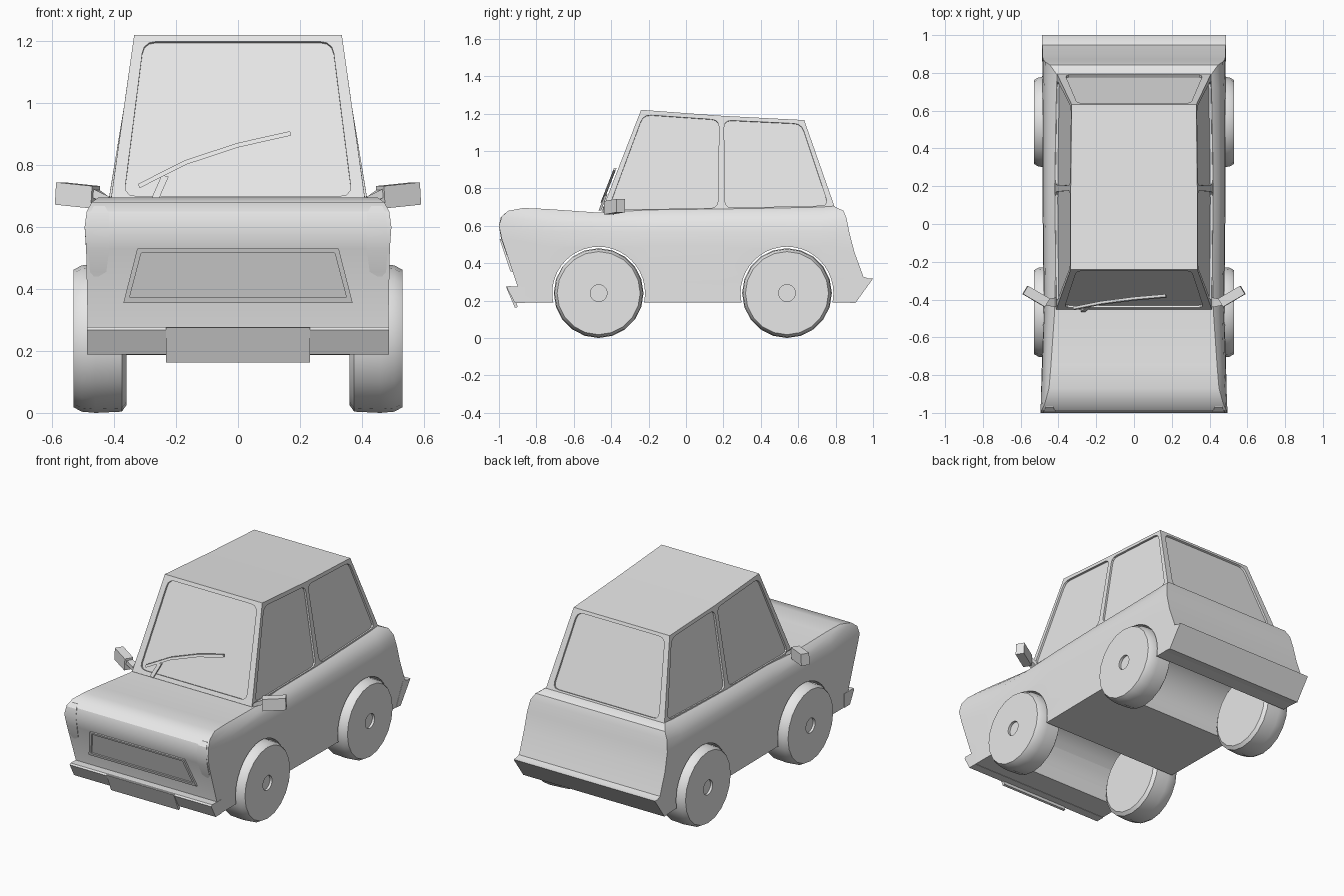
import bpy, bmesh, math
from mathutils import Vector

if "Cube" in bpy.data.objects:
    bpy.data.objects.remove(bpy.data.objects["Cube"])

paint = bpy.data.materials.new("light_grey")
paint.diffuse_color = (0.8, 0.8, 0.8, 1)
paint.use_nodes = True
paint.node_tree.nodes["Principled BSDF"].inputs["Base Color"].default_value = paint.diffuse_color


def finish(name, bm, angle=30):
    bmesh.ops.remove_doubles(bm, verts=bm.verts, dist=0.0002)
    bmesh.ops.recalc_face_normals(bm, faces=bm.faces)
    me = bpy.data.meshes.new(name)
    bm.to_mesh(me)
    bm.free()
    ob = bpy.data.objects.new(name, me)
    bpy.context.collection.objects.link(ob)
    me.materials.append(paint)
    smooth(ob, angle)
    return ob


def smooth(ob, angle=30):
    bpy.ops.object.select_all(action='DESELECT')
    ob.select_set(True)
    bpy.context.view_layer.objects.active = ob
    bpy.ops.object.shade_smooth_by_angle(angle=math.radians(angle))


def face(bm, pts):
    return bm.faces.new([bm.verts.new(p) for p in pts])


def bridge(bm, a, b):
    n = len(a)
    for i in range(n):
        face(bm, (a[i], a[(i + 1) % n], b[(i + 1) % n], b[i]))


def prism(name, yz, w):
    """Side profile extruded across the car."""
    bm = bmesh.new()
    a, b = ([Vector((s * w, y, z)) for y, z in yz] for s in (-1, 1))
    face(bm, a)
    face(bm, b)
    bridge(bm, a, b)
    return finish(name, bm)


def pane(bm, outer, inner, inward, r, depth=0.012):
    """Frame around a rounded, recessed panel."""
    loop = []
    for i in range(4):
        c = inner[i]
        p = c + (inner[i - 1] - c).normalized() * r
        q = c + (inner[(i + 1) % 4] - c).normalized() * r
        loop.append([p * (1 - t) ** 2 + c * 2 * t * (1 - t) + q * t * t for t in (0, .33, .67, 1)])
    for i in range(4):
        j = (i + 1) % 4
        for k in range(3):
            face(bm, (outer[i], loop[i][k], loop[i][k + 1]))
        face(bm, (outer[i], loop[i][3], loop[j][0], outer[j]))
    flat = [p for arc in loop for p in arc]
    sunk = [p + inward * depth for p in flat]
    bridge(bm, flat, sunk)
    face(bm, sunk)


def window(bm, quad, margins):
    """quad: bottom a, bottom b, top b, top a; margins as fractions l, r, bottom, top."""
    a, b, c, d = quad
    l, r, bo, to = margins
    at = lambda u, v: a.lerp(b, u).lerp(d.lerp(c, u), v)
    inner = [at(l, bo), at(1 - r, bo), at(1 - r, 1 - to), at(l, 1 - to)]
    n = (b - a).cross(d - a).normalized()
    if n.dot(sum(quad, Vector()) / 4 - Vector((0, 0.15, 0.9))) > 0:
        n = -n
    pane(bm, quad, inner, n, 0.04)


# body shell: sections of (y, z, half width) from sill to deck
nose = list(zip((-.905, -.90, -.985, -1, -.985, -.95, -.87),
                (.19, .275, .53, .60, .65, .68, .695),
                (.485, .485, .49, .495, .488, .472, .45)))
tail = list(zip((.90, .955, .90, .872, .858, .842, .79),
                (.19, .31, .46, .57, .64, .68, .705),
                (.485, .485, .485, .482, .47, .445, .408)))


def section(y, top, wide, edge):
    zs = (.19, .30, .49, .57, .62, top - .025, top)
    ws = (wide, wide, wide + .003, wide, wide - .01, (wide + edge) / 2, edge)
    return [(y, z, w) for z, w in zip(zs, ws)]


sections = [nose, section(-.75, .69, .485, .44), section(-.46, .67, .475, .42),
            section(-.2, .685, .478, .415), section(.19, .69, .482, .42),
            section(.5, .695, .482, .415), section(.72, .70, .483, .41), tail]
rings = [[Vector((w, y, z)) for y, z, w in s] + [Vector((-w, y, z)) for y, z, w in reversed(s)]
         for s in sections]
bm = bmesh.new()
for a, b in zip(rings, rings[1:]):
    bridge(bm, a, b)
for ring in (rings[0], rings[-1]):
    for k in range(6):
        face(bm, (ring[k], ring[k + 1], ring[12 - k], ring[13 - k]))
body = finish("body_shell", bm)

# full-width wheel tunnels
AXLES = (-.467, .54)
for y in AXLES:
    bpy.ops.mesh.primitive_cylinder_add(vertices=40, radius=.248, depth=1.4,
                                        location=(0, y, .24), rotation=(0, math.pi / 2, 0))
    cutter = bpy.context.object
    cutter.hide_render = True
    mod = body.modifiers.new("tunnel", 'BOOLEAN')
    mod.object, mod.operation, mod.solver = cutter, 'DIFFERENCE', 'EXACT'
    bpy.context.view_layer.objects.active = body
    bpy.ops.object.modifier_apply(modifier=mod.name)
    bpy.data.objects.remove(cutter)
smooth(body)

# cabin with recessed windows
V = Vector
mir = lambda p: V((-p.x, p.y, p.z))
f0, f1 = V((.412, -.452, .675)), V((.335, -.24, 1.22))
b0, b1 = V((.418, .19, .685)), V((.335, .19, 1.188))
r0, r1 = V((.408, .795, .70)), V((.33, .632, 1.165))
bm = bmesh.new()
window(bm, [mir(f0), f0, f1, mir(f1)], (.05, .05, .045, .04))
window(bm, [mir(r0), r0, r1, mir(r1)], (.05, .05, .03, .04))
for m in (lambda p: p, mir):
    window(bm, [m(f0), m(b0), m(b1), m(f1)], (.05, .03, .02, .045))
    window(bm, [m(b0), m(r0), m(r1), m(b1)], (.03, .05, .02, .045))
face(bm, (f1, b1, mir(b1), mir(f1)))
face(bm, (b1, r1, mir(r1), mir(b1)))
face(bm, (f0, b0, r0, mir(r0), mir(b0), mir(f0)))
finish("cabin", bm, 15)

# grille surround following the sloped nose
at = lambda x, z, out: V((x, -.90 - (z - .275) / 3 - out, z))
trap = lambda wb, wt, zb, zt, out: [at(-wb, zb, out), at(wb, zb, out), at(wt, zt, out), at(-wt, zt, out)]
bm = bmesh.new()
outer = trap(.37, .325, .355, .53, .012)
pane(bm, outer, trap(.35, .312, .372, .517, .012), V((0, 1, 0)), .005, .01)
bridge(bm, outer, trap(.37, .325, .355, .53, -.02))
finish("grille", bm)

# headlights: slim upright strips wrapping over the nose corners
rows = ((.44, .45, .465, -.951), (.455, .425, .478, -.956), (.53, .415, .482, -.983),
        (.60, .415, .482, -.998), (.645, .417, .477, -.984), (.668, .43, .465, -.962))
for s, side in ((-1, "left"), (1, "right")):
    bm = bmesh.new()
    front = [V((s * b, y - .006, z)) for z, a, b, y in rows] + \
            [V((s * a, y - .006, z)) for z, a, b, y in reversed(rows)]
    for v in front:
        v.y = max(v.y, -1)
    bridge(bm, front, [p + V((0, .03, 0)) for p in front])
    for k in range(5):
        face(bm, (front[k], front[k + 1], front[10 - k], front[11 - k]))
    finish("headlight_" + side, bm)

# bumpers and front plate
prism("front_bumper", ((-.86, .275), (-.95, .277), (-.958, .268), (-.915, .188), (-.86, .188)), .487)
prism("number_plate", ((-.93, .275), (-.963, .275), (-.915, .163), (-.90, .165)), .232)
prism("rear_bumper", ((.93, .335), (.975, .318), (1, .318), (.905, .186), (.86, .19)), .486)

# wheels: lathed rings (x, radius) with a sunken hub
outline = ((.36, .0), (.36, .215), (.375, .236), (.46, .24), (.505, .236), (.53, .222),
           (.53, .045), (.515, .045), (.515, 0))
N = 20
for s, side in ((-1, "left"), (1, "right")):
    for y, end in zip(AXLES, ("front", "rear")):
        bm = bmesh.new()
        loops = [[V((s * x, y + r * math.sin(k * math.tau / N), .24 - r * math.cos(k * math.tau / N)))
                  for k in range(N)] for x, r in outline]
        for a, b in zip(loops[1:-1], loops[2:-1]):
            bridge(bm, a, b)
        face(bm, loops[1])
        face(bm, loops[-2])
        finish(f"wheel_{end}_{side}", bm, 35)

# door mirrors: tilted housing on a tapered stalk
for s, side in ((-1, "left"), (1, "right")):
    bm = bmesh.new()
    c, along = V((.518, -.383, .702)), V((.058, .034, .006))
    across, up = V((-.013, .022, 0)), V((-.002, 0, .036))
    ends = [[c + along * e + across * i + up * j for i, j in ((-1, -1), (1, -1), (1, 1), (-1, 1))]
            for e in (-1, 1)]
    stalk = [[V((.40, -.44, .665)), V((.40, -.39, .665)), V((.42, -.39, .70)), V((.42, -.44, .70))],
             [c + along * -.9 + across * i * .7 + up * j for i, j in ((-1, 0), (1, 0), (1, .8), (-1, .8))]]
    for a, b in (ends, stalk):
        face(bm, a)
        face(bm, b)
        bridge(bm, a, b)
    for v in bm.verts:
        v.co.x *= s
    finish("mirror_" + side, bm)


# windscreen wiper: blade and arm lying just off the glass
def strip(name, xz, w, lift):
    bm = bmesh.new()
    glass = lambda x, z, o: V((x, -.452 + (z - .675) * .389 - o, z))
    loops = [[glass(x + i * w[0], z + i * w[1], o) for i, o in
              ((-1, lift), (1, lift), (1, lift - .014), (-1, lift - .014))] for x, z in xz]
    for a, b in zip(loops, loops[1:]):
        bridge(bm, a, b)
    face(bm, loops[0])
    face(bm, loops[-1])
    finish(name, bm)


strip("wiper_blade", ((-.32, .732), (-.17, .808), (0, .864), (.17, .902)), (-.002, .007), .024)
strip("wiper_arm", ((-.27, .685), (-.235, .765)), (.011, -.003), .018)
